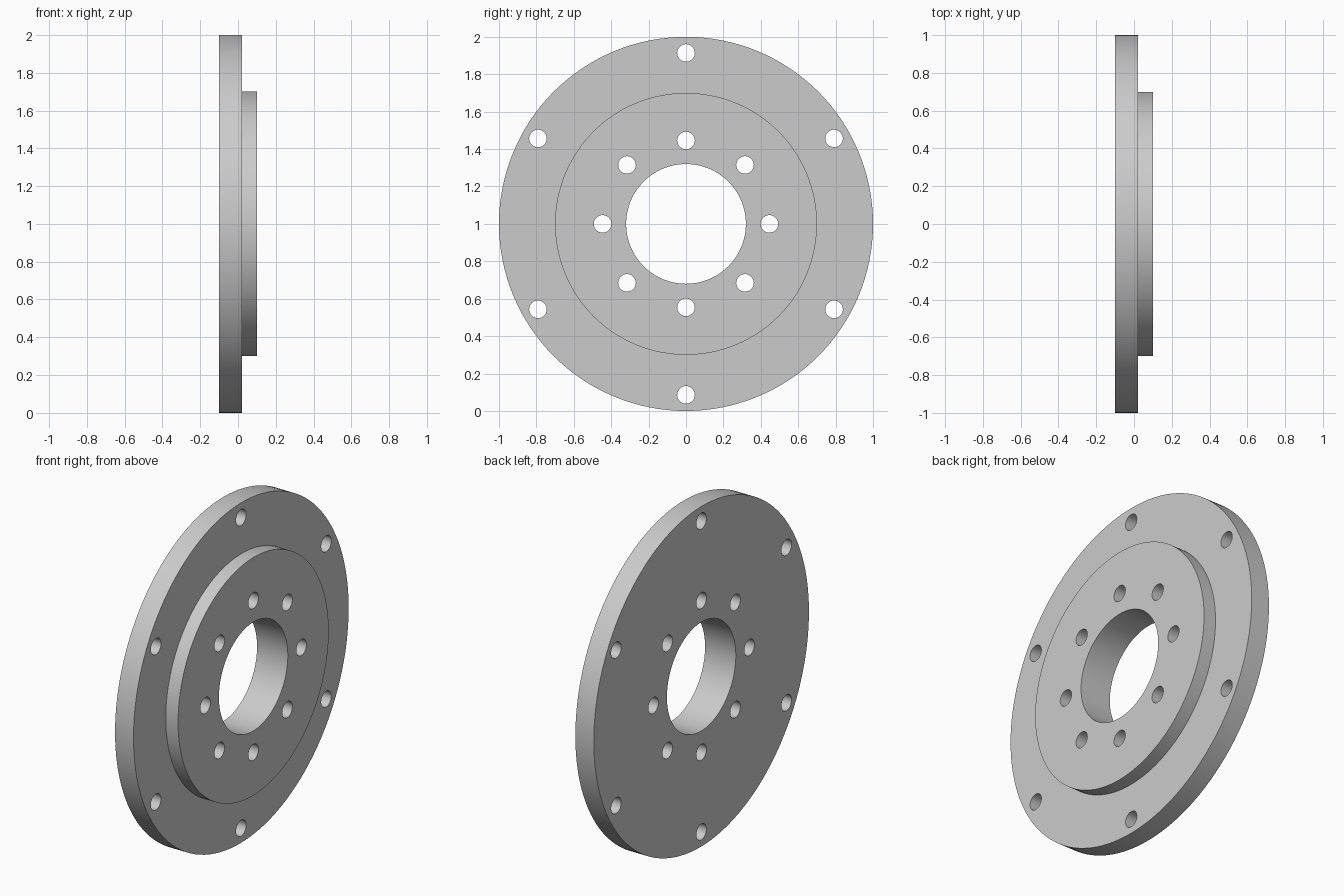
import bpy
from math import cos, sin, pi, radians

if "Cube" in bpy.data.objects:
    bpy.data.objects.remove(bpy.data.objects["Cube"])

# Dimensions: the disc axis runs along x, centred at z = 1
CENTRE_Z = 1.0
BACK, STEP, FRONT = -0.1, 0.02, 0.1
RIM_R, HUB_R, BORE_R, HOLE_R = 1.0, 0.7, 0.32, 0.047
SEGMENTS = 128

grey = bpy.data.materials.new("plain_grey")
grey.use_nodes = True
colour = (0.6, 0.6, 0.6, 1)
grey.diffuse_color = colour
grey.node_tree.nodes["Principled BSDF"].inputs["Base Color"].default_value = colour


def lathe(name, profile):
    """Revolve a closed (x, radius) profile around the x axis."""
    n = len(profile)
    verts, faces = [], []
    for i in range(SEGMENTS):
        a = 2 * pi * i / SEGMENTS
        verts += [(x, r * sin(a), CENTRE_Z + r * cos(a)) for x, r in profile]
        j = (i + 1) % SEGMENTS
        for k in range(n):
            m = (k + 1) % n
            faces.append((i * n + k, i * n + m, j * n + m, j * n + k))
    mesh = bpy.data.meshes.new(name)
    mesh.from_pydata(verts, [], faces)
    mesh.materials.append(grey)
    obj = bpy.data.objects.new(name, mesh)
    bpy.context.collection.objects.link(obj)
    bpy.ops.object.select_all(action="DESELECT")
    bpy.context.view_layer.objects.active = obj
    obj.select_set(True)
    bpy.ops.object.mode_set(mode="EDIT")
    bpy.ops.mesh.select_all(action="SELECT")
    bpy.ops.mesh.normals_make_consistent(inside=False)
    bpy.ops.object.mode_set(mode="OBJECT")
    return obj


def bolt_circle(count, radius):
    """Cylinders along x, evenly spaced on a circle, starting at the top."""
    cutters = []
    for i in range(count):
        a = 2 * pi * i / count
        bpy.ops.mesh.primitive_cylinder_add(
            vertices=32, radius=HOLE_R, depth=0.5, rotation=(0, pi / 2, 0),
            location=(0, radius * sin(a), CENTRE_Z + radius * cos(a)))
        cutters.append(bpy.context.object)
        cutters[-1].data.materials.append(grey)
    return cutters


# Flange plate with raised hub and central bore
flange = lathe("flange_plate", [
    (BACK, BORE_R), (BACK, RIM_R), (STEP, RIM_R),
    (STEP, HUB_R), (FRONT, HUB_R), (FRONT, BORE_R)])

# Six rim holes and eight hub holes
cutters = bolt_circle(6, 0.914) + bolt_circle(8, 0.446)
bpy.ops.object.select_all(action="DESELECT")
for c in cutters:
    c.select_set(True)
bpy.context.view_layer.objects.active = cutters[0]
bpy.ops.object.join()
cutter = bpy.context.object
cutter.name = "hole_cutter"
cutter.hide_render = True

drill = flange.modifiers.new("bolt_holes", "BOOLEAN")
drill.operation = "DIFFERENCE"
drill.solver = "EXACT"
drill.object = cutter
bpy.ops.object.select_all(action="DESELECT")
flange.select_set(True)
bpy.context.view_layer.objects.active = flange
bpy.ops.object.modifier_apply(modifier=drill.name)
bpy.data.objects.remove(cutter)

# Smooth round walls, crisp edges
bpy.ops.object.shade_smooth_by_angle(angle=radians(30))
